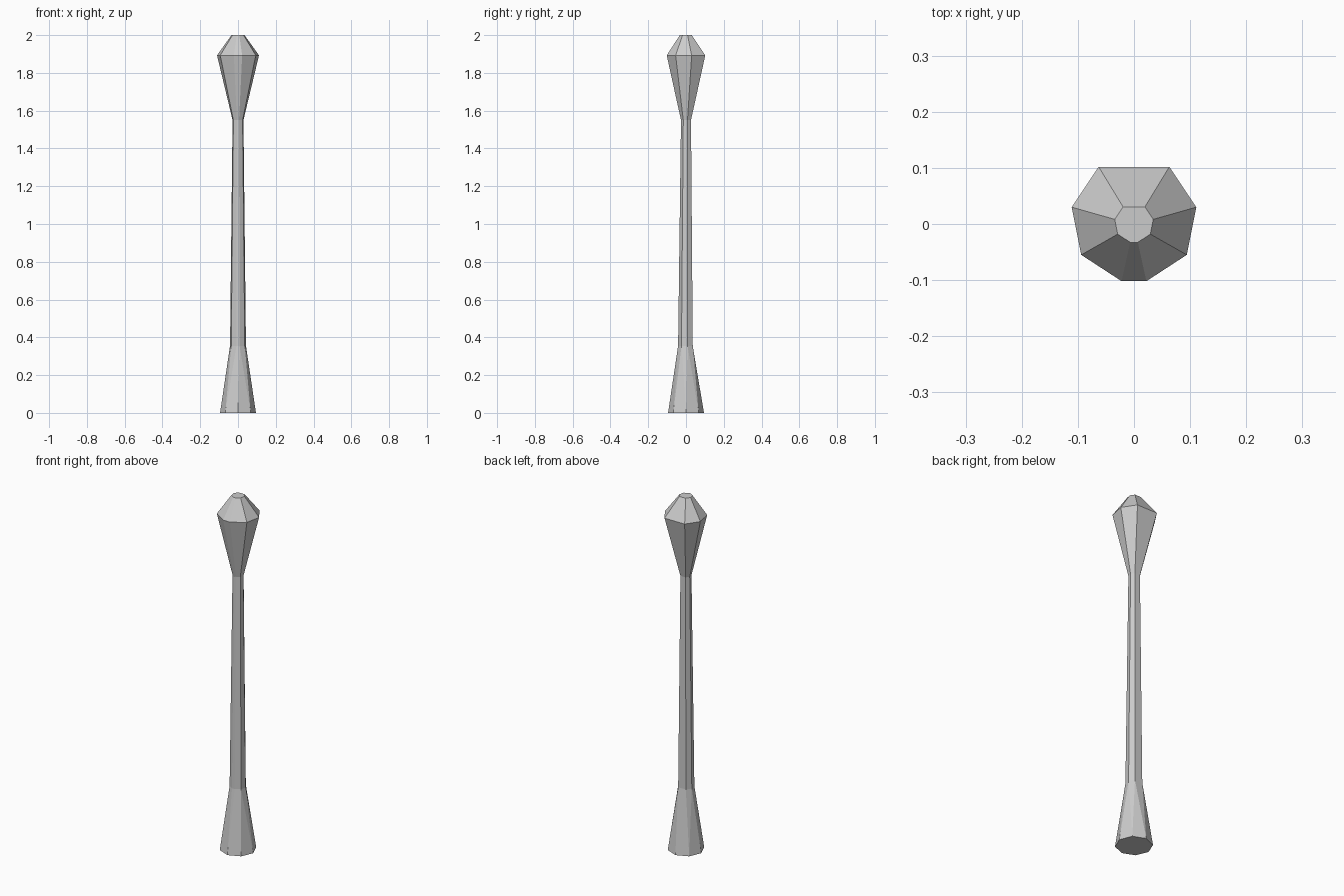
import bpy, bmesh, math

if "Cube" in bpy.data.objects:
    bpy.data.objects.remove(bpy.data.objects["Cube"])

# Irregular eight-sided section: right half, back to front, then mirrored
HALF = [(0.063, 0.102), (0.111, 0.030), (0.094, -0.055), (0.022, -0.102)]
SECTION = HALF + [(-x, y) for x, y in reversed(HALF)]


def section_ring(bm, scale, z, dy=0.0):
    return [bm.verts.new((x * scale, y * scale + dy, z)) for x, y in SECTION]


def finish(name, bm):
    bmesh.ops.recalc_face_normals(bm, faces=bm.faces[:])
    mesh = bpy.data.meshes.new(name)
    bm.to_mesh(mesh)
    bm.free()
    obj = bpy.data.objects.new(name, mesh)
    bpy.context.collection.objects.link(obj)


def loft(name, levels, cap_top=False):
    bm = bmesh.new()
    rings = [section_ring(bm, *level) for level in levels]
    n = len(SECTION)
    for low, high in zip(rings, rings[1:]):
        for i in range(n):
            j = (i + 1) % n
            bm.faces.new((low[i], low[j], high[j], high[i]))
    if cap_top:
        bm.faces.new(rings[-1])
    finish(name, bm)


FOOT_TOP = (0.38, 0.355, -0.003)
NECK = (0.26, 1.55, 0.0)

# Slender tapering shaft
loft("shaft", [FOOT_TOP, NECK])

# Faceted head with a small flat top
loft("head", [NECK, (1.0, 1.893, 0.0), (0.31, 2.0, -0.001)], cap_top=True)

# Flared foot: regular octagon at the ground blending into the shaft section
bm = bmesh.new()
for k in range(8):
    a = k * math.pi / 4
    bm.verts.new((0.095 * math.cos(a), 0.095 * math.sin(a), 0.0))
section_ring(bm, *FOOT_TOP)
bmesh.ops.convex_hull(bm, input=bm.verts[:])
inner = [f for f in bm.faces if all(v.co.z > 0.1 for v in f.verts)]
bmesh.ops.delete(bm, geom=inner, context='FACES')
finish("foot", bm)
